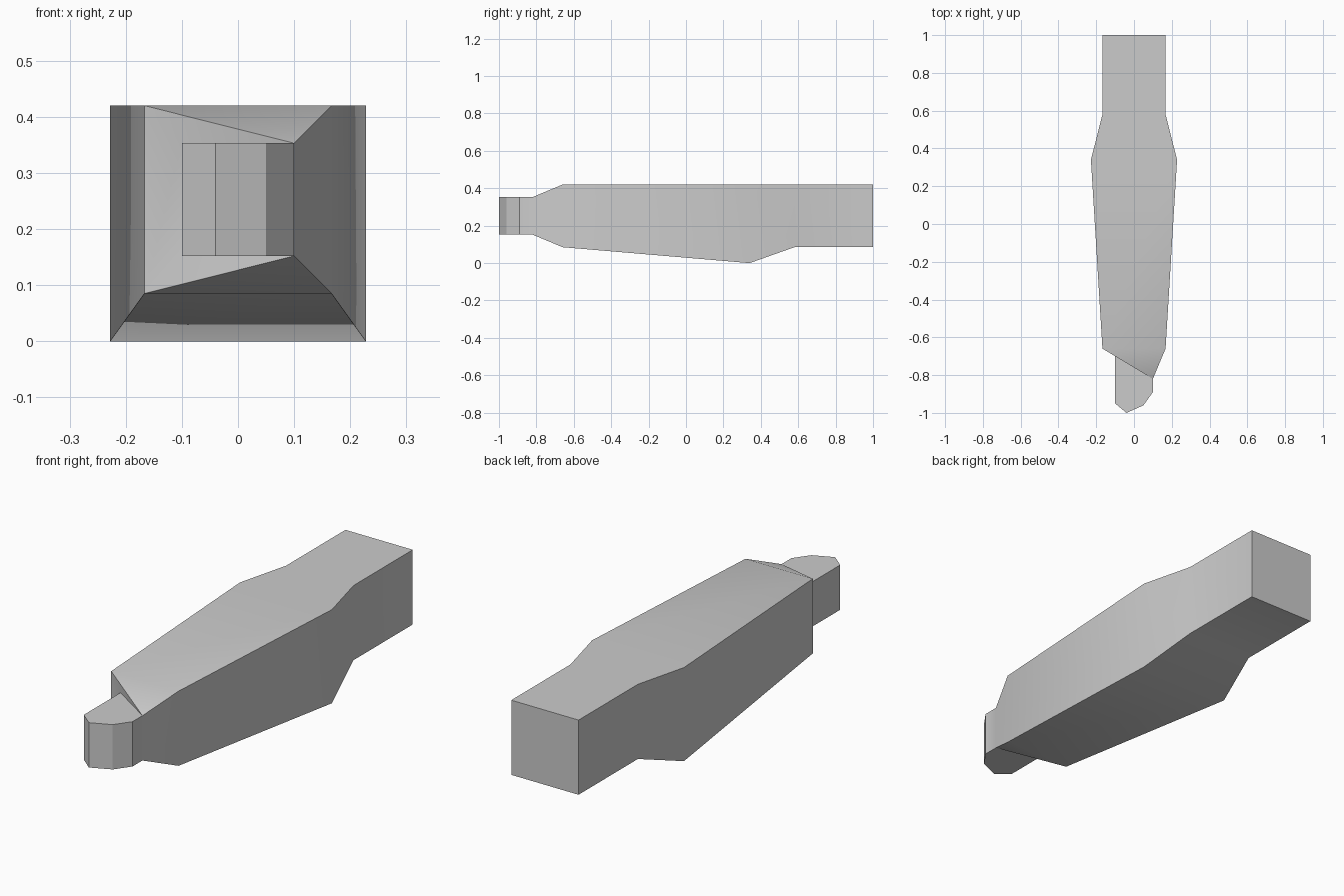
import bpy
import bmesh
import math

# Remove the default object
cube = bpy.data.objects.get("Cube")
if cube:
    bpy.data.objects.remove(cube, do_unlink=True)

# Single grey material
grey = bpy.data.materials.new("plain_grey")
grey.use_nodes = True
colour = (0.6, 0.6, 0.6, 1)
grey.diffuse_color = colour
grey.node_tree.nodes["Principled BSDF"].inputs["Base Color"].default_value = colour

# Body stations from back to front: y, half width, bottom, top
STATIONS = [
    (1.0, 0.167, 0.085, 0.42),
    (0.58, 0.167, 0.085, 0.42),
    (0.34, 0.228, 0.0, 0.42),
    (-0.66, 0.167, 0.085, 0.42),
]
# Rounded nose outline (x, y), from its left root round to its right root
NOSE = [(0.1, -0.82), (0.1, -0.89), (0.05, -0.96),
        (-0.04, -1.0), (-0.1, -0.95), (-0.1, -0.69)]
NOSE_BOTTOM, NOSE_TOP = 0.152, 0.353

bm = bmesh.new()


def ring(left, right, bottom, top):
    """Four corners: left bottom, left top, right top, right bottom."""
    points = [(*left, bottom), (*left, top), (*right, top), (*right, bottom)]
    return [bm.verts.new(p) for p in points]


# Body: square sections joined by side walls
rings = [ring((w, y), (-w, y), lo, hi) for y, w, lo, hi in STATIONS]
for a, b in zip(rings, rings[1:]):
    for i in range(4):
        j = (i + 1) % 4
        bm.faces.new((a[i], a[j], b[j], b[i]))
bm.faces.new(rings[0])

# Nose: top and bottom caps with a strip of facets between
low = [bm.verts.new((x, y, NOSE_BOTTOM)) for x, y in NOSE]
high = [bm.verts.new((x, y, NOSE_TOP)) for x, y in NOSE]
bm.faces.new(low)
bm.faces.new(high)
for i in range(len(NOSE) - 1):
    bm.faces.new((low[i], low[i + 1], high[i + 1], high[i]))

# Skewed shoulder between body and nose, split along one diagonal
lb, lt, rt, rb = rings[-1]
for left, right, root_l, root_r in ((lt, rt, high[0], high[-1]),
                                    (lb, rb, low[0], low[-1])):
    bm.faces.new((left, right, root_l))
    bm.faces.new((right, root_r, root_l))
bm.faces.new((lb, lt, high[0], low[0]))
bm.faces.new((rb, rt, high[-1], low[-1]))

bmesh.ops.recalc_face_normals(bm, faces=bm.faces)
mesh = bpy.data.meshes.new("tapered_body")
bm.to_mesh(mesh)
bm.free()
mesh.materials.append(grey)
body = bpy.data.objects.new("tapered_body", mesh)
bpy.context.collection.objects.link(body)

# Soft shading on gentle bends only
bpy.ops.object.select_all(action="DESELECT")
body.select_set(True)
bpy.context.view_layer.objects.active = body
bpy.ops.object.shade_smooth_by_angle(angle=math.radians(30))
